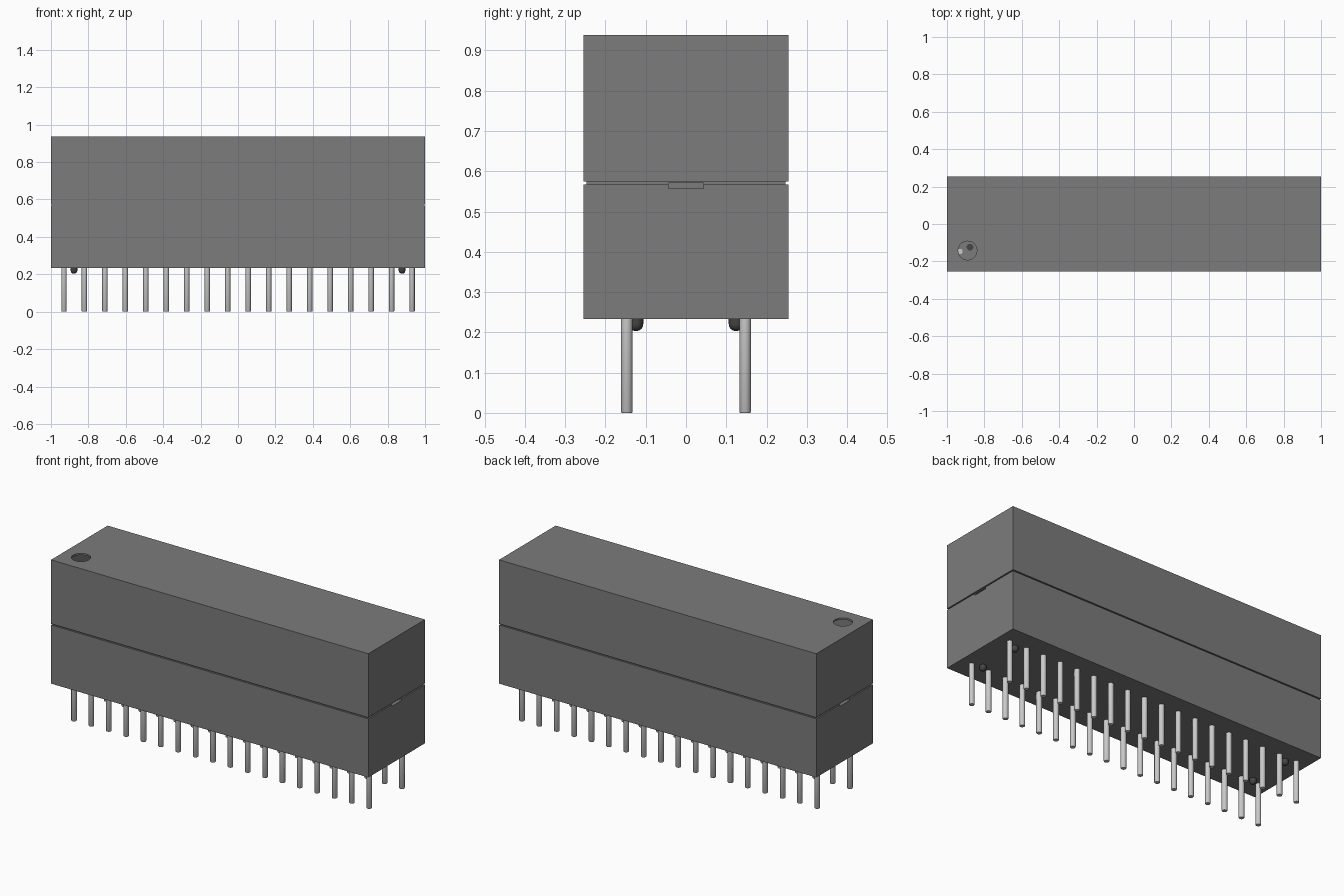
import bpy, bmesh, math
from mathutils import Matrix

cube = bpy.data.objects.get("Cube")
if cube:
    bpy.data.objects.remove(cube, do_unlink=True)


def material(name, value):
    m = bpy.data.materials.new(name)
    m.use_nodes = True
    m.diffuse_color = (value, value, value, 1)
    m.node_tree.nodes["Principled BSDF"].inputs["Base Color"].default_value = (value, value, value, 1)
    return m


GREY = material("case grey", 0.2)
DARK = material("stud dark grey", 0.06)
SILVER = material("pin silver", 0.6)


def make_object(name, bm, mat):
    bmesh.ops.recalc_face_normals(bm, faces=bm.faces)
    mesh = bpy.data.meshes.new(name)
    bm.to_mesh(mesh)
    bm.free()
    mesh.materials.append(mat)
    ob = bpy.data.objects.new(name, mesh)
    bpy.context.collection.objects.link(ob)
    return ob


def loft(name, rings, mat):
    """Join a stack of closed point rings and cap both ends."""
    bm = bmesh.new()
    loops = [[bm.verts.new(p) for p in ring] for ring in rings]
    n = len(loops[0])
    for a, b in zip(loops, loops[1:]):
        for i in range(n):
            j = (i + 1) % n
            bm.faces.new((a[i], a[j], b[j], b[i]))
    bm.faces.new(loops[0])
    bm.faces.new(loops[-1])
    return make_object(name, bm, mat)


def box(name, x, y, z, mat=GREY):
    def ring(h):
        return [(x[0], y[0], h), (x[1], y[0], h), (x[1], y[1], h), (x[0], y[1], h)]
    return loft(name, [ring(z[0]), ring(z[1])], mat)


def round_part(name, profile, mat, sides=24):
    """Lathe (radius, z) points around the vertical axis."""
    turn = 2 * math.pi / sides
    return loft(name, [[(r * math.cos(i * turn), r * math.sin(i * turn), z) for i in range(sides)]
                       for r, z in profile], mat)


def smooth(ob):
    bpy.ops.object.select_all(action='DESELECT')
    ob.select_set(True)
    bpy.context.view_layer.objects.active = ob
    bpy.ops.object.shade_smooth_by_angle(angle=math.radians(40))


def cut(target, cutter):
    """Subtract the cutter, keep the result and drop the cutter."""
    cutter.hide_render = True
    mod = target.modifiers.new("cut", 'BOOLEAN')
    mod.operation, mod.solver, mod.object = 'DIFFERENCE', 'EXACT', cutter
    bpy.ops.object.select_all(action='DESELECT')
    target.select_set(True)
    bpy.context.view_layer.objects.active = target
    bpy.ops.object.modifier_apply(modifier=mod.name)
    bpy.data.objects.remove(cutter, do_unlink=True)


# Case with a thin seam groove all the way round
BOTTOM, TOP, SEAM_LOW, SEAM_HIGH = 0.233, 0.938, 0.567, 0.574
levels = [(0, BOTTOM), (0, SEAM_LOW), (0.008, SEAM_LOW),
          (0.008, SEAM_HIGH), (0, SEAM_HIGH), (0, TOP)]
case = loft("case", [[(sx * (1 - d), sy * (0.255 - d), z)
                      for sx, sy in ((-1, -1), (1, -1), (1, 1), (-1, 1))]
                     for d, z in levels], GREY)

# Hollow inside, marker hole in the lid and a pry notch at each end
cut(case, box("cavity", (-0.97, 0.97), (-0.225, 0.225), (BOTTOM + 0.01, TOP - 0.01)))
hole = round_part("marker_hole", [(0.05, 0.8), (0.05, 1.0)], GREY, 48)
hole.data.transform(Matrix.Translation((-0.89, -0.142, 0)))
cut(case, hole)
for s in (-1, 1):
    cut(case, box("notch", sorted((s * 0.98, s * 1.02)), (-0.044, 0.044), (0.557, 0.571)))

# Two rows of eighteen pins
PITCH = 1.861 / 17
pin = round_part("pin", [(0.0125, 0), (0.0145, 0.003), (0.0145, 0.25)], SILVER)
smooth(pin)
for row, y in (("front", -0.147), ("back", 0.147)):
    for i in range(18):
        ob = bpy.data.objects.new(f"{row}_pin_{i + 1}", pin.data)
        ob.location = (-0.9305 + i * PITCH, y, 0)
        bpy.context.collection.objects.link(ob)
bpy.data.objects.remove(pin, do_unlink=True)

# Round-ended standoff studs near the four corners
dome = [(0.018 * math.sin(a), 0.221 - 0.018 * math.cos(a))
        for a in (math.radians(d) for d in (12, 30, 50, 70, 90))]
stud = round_part("stud", dome + [(0.018, 0.245)], DARK)
smooth(stud)
for row, y in (("front", -0.124), ("back", 0.124)):
    for side, x in (("right", -0.877), ("left", 0.877)):
        ob = bpy.data.objects.new(f"{row}_{side}_stud", stud.data)
        ob.location = (x, y, 0)
        bpy.context.collection.objects.link(ob)
bpy.data.objects.remove(stud, do_unlink=True)
